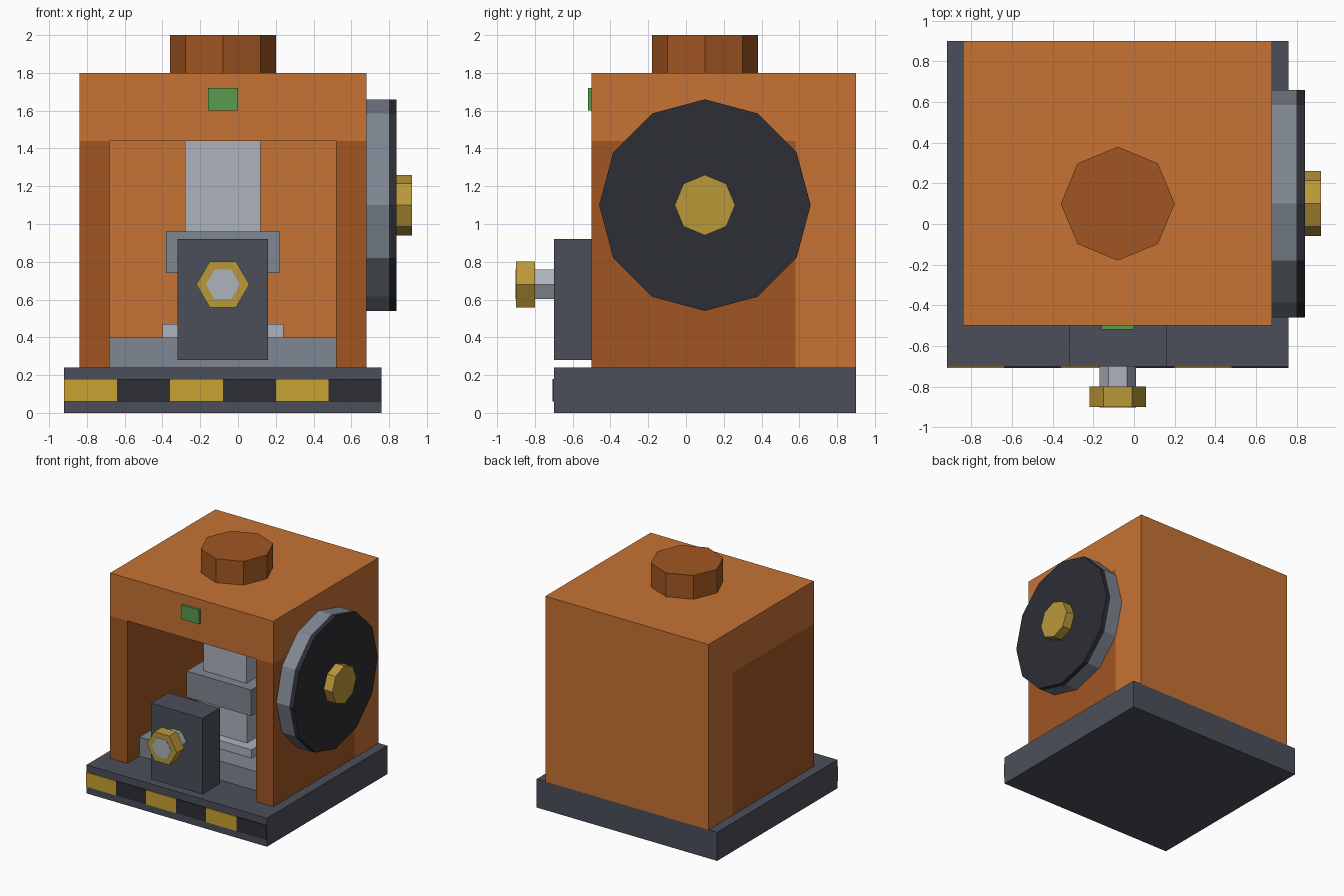
import bpy, bmesh, math
from mathutils import Matrix, Vector

if "Cube" in bpy.data.objects:
    bpy.data.objects.remove(bpy.data.objects["Cube"])


def material(name, rgb):
    """Flat colour given as 0-255 sRGB, stored as linear."""
    lin = [((c / 255 + 0.055) / 1.055) ** 2.4 for c in rgb]
    m = bpy.data.materials.new(name)
    m.diffuse_color = (*lin, 1)
    m.use_nodes = True
    m.node_tree.nodes["Principled BSDF"].inputs["Base Color"].default_value = m.diffuse_color
    return m


ORANGE = material("orange paint", (198, 115, 52))
RUST = material("dark orange paint", (161, 86, 34))
CHARCOAL = material("charcoal metal", (75, 79, 90))
BLACK = material("near black", (45, 46, 53))
GRAY = material("mid gray steel", (127, 135, 146))
STEEL = material("light steel", (174, 178, 188))
YELLOW = material("hazard yellow", (201, 163, 50))
BRASS = material("brass", (186, 152, 57))
GREEN = material("green lamp", (88, 156, 76))


def finish(name, bm, mat):
    bmesh.ops.recalc_face_normals(bm, faces=bm.faces)
    me = bpy.data.meshes.new(name)
    bm.to_mesh(me)
    bm.free()
    me.materials.append(mat)
    ob = bpy.data.objects.new(name, me)
    bpy.context.collection.objects.link(ob)
    return ob


def box(name, x, y, z, mat):
    """Box from (min, max) ranges on each axis."""
    bm = bmesh.new()
    bmesh.ops.create_cube(bm, size=1)
    for v in bm.verts:
        v.co = Vector([(r[0] + r[1]) / 2 + c * (r[1] - r[0])
                       for r, c in zip((x, y, z), v.co)])
    return finish(name, bm, mat)


def prism(name, sides, radius, start, end, mat, first):
    """Regular prism from start to end; first = direction of its first corner."""
    a, b, u = Vector(start), Vector(end), Vector(first)
    axis = (b - a).normalized()
    bm = bmesh.new()
    rings = []
    for c in (a, b):
        rings.append([bm.verts.new(c + Matrix.Rotation(math.tau * i / sides, 3, axis) @ u * radius)
                      for i in range(sides)])
    for ring in rings:
        bm.faces.new(ring)
    for i in range(sides):
        j = (i + 1) % sides
        bm.faces.new((rings[0][i], rings[0][j], rings[1][j], rings[1][i]))
    return finish(name, bm, mat)


CX, CY = -0.08, 0.10   # press axis

# Base with hazard stripes
box("base", (-0.92, 0.76), (-0.70, 0.90), (0, 0.24), CHARCOAL)
for i in range(6):
    x = -0.92 + 0.28 * i
    box(f"hazard_stripe_{i + 1}", (x, x + 0.28), (-0.708, -0.70), (0.06, 0.18),
        BLACK if i % 2 else YELLOW)

# Frame: side walls, back wall, top beam
for side, s in (("left", -1), ("right", 1)):
    xs = sorted((CX + s * 0.60, CX + s * 0.76))
    box(f"{side}_side_wall", xs, (-0.50, 0.58), (0.24, 1.44), RUST)
box("back_wall", (-0.84, 0.68), (0.58, 0.90), (0.24, 1.44), ORANGE)
box("top_beam", (-0.84, 0.68), (-0.50, 0.90), (1.44, 1.80), ORANGE)
prism("top_cap", 8, 0.28, (CX, CY, 1.80), (CX, CY, 2.0), RUST, (1, 0, 0))
box("status_lamp", (-0.16, 0.0), (-0.52, -0.50), (1.60, 1.72), GREEN)

# Press tooling
box("press_table", (-0.68, 0.52), (-0.34, 0.58), (0.24, 0.40), GRAY)
box("lower_die", (-0.40, 0.24), (-0.16, 0.36), (0.40, 0.47), STEEL)
box("workpiece", (-0.30, 0.14), (-0.08, 0.28), (0.47, 0.74), STEEL)
box("upper_die", (-0.38, 0.22), (-0.14, 0.34), (0.74, 0.96), GRAY)
box("ram", (-0.28, 0.12), (-0.06, 0.26), (0.96, 1.44), STEEL)

# Front housing with shaft and hex nut
box("front_housing", (-0.32, 0.16), (-0.70, -0.47), (0.28, 0.92), CHARCOAL)
prism("front_shaft", 6, 0.09, (CX, -0.70, 0.68), (CX, -0.902, 0.68), STEEL, (1, 0, 0))
prism("hex_nut", 6, 0.14, (CX, -0.80, 0.68), (CX, -0.90, 0.68), BRASS, (1, 0, 0))

# Flywheel on the right side
for name, n, r, x0, x1, mat in (("flywheel", 12, 0.56, 0.68, 0.80, GRAY),
                                ("flywheel_face", 12, 0.56, 0.80, 0.84, BLACK),
                                ("flywheel_hub", 8, 0.16, 0.84, 0.92, BRASS)):
    prism(name, n, r, (x0, CY, 1.10), (x1, CY, 1.10), mat, (0, 0, 1))
